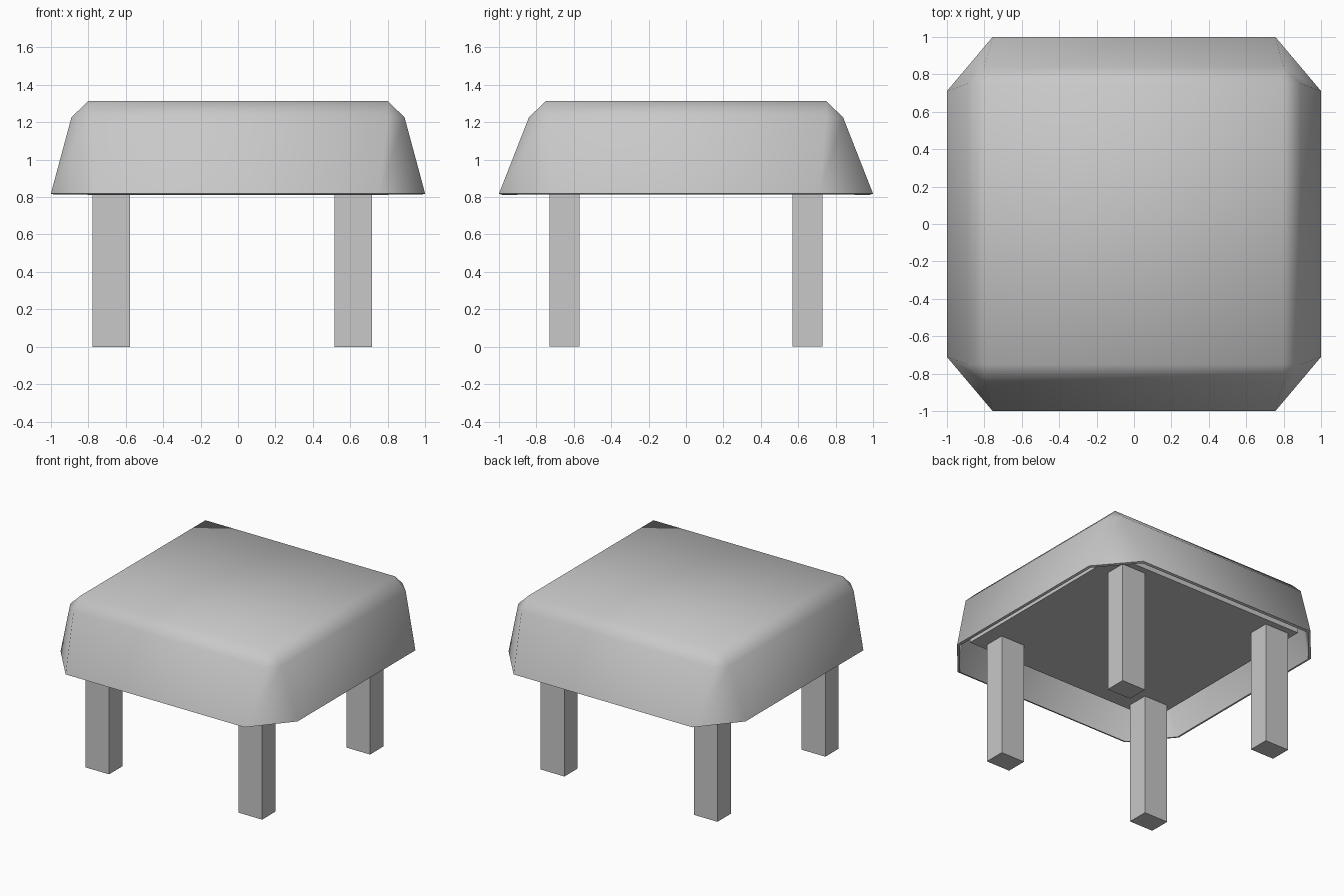
import bpy, bmesh, math

if "Cube" in bpy.data.objects:
    bpy.data.objects.remove(bpy.data.objects["Cube"], do_unlink=True)

grey = bpy.data.materials.new("plain_grey")
grey.use_nodes = True
grey.diffuse_color = (0.58, 0.58, 0.58, 1)
bsdf = next(n for n in grey.node_tree.nodes if n.type == 'BSDF_PRINCIPLED')
bsdf.inputs["Base Color"].default_value = grey.diffuse_color


def add_object(name, bm):
    bmesh.ops.recalc_face_normals(bm, faces=bm.faces)
    mesh = bpy.data.meshes.new(name)
    bm.to_mesh(mesh)
    bm.free()
    mesh.materials.append(grey)
    obj = bpy.data.objects.new(name, mesh)
    bpy.context.collection.objects.link(obj)
    return obj


def box(name, x, y, z0, z1, sx, sy):
    bm = bmesh.new()
    bmesh.ops.create_cube(bm, size=1)
    bmesh.ops.scale(bm, vec=(sx, sy, z1 - z0), verts=bm.verts)
    bmesh.ops.translate(bm, vec=(x, y, (z0 + z1) / 2), verts=bm.verts)
    return add_object(name, bm)


def octagon(bm, x, y, cx, cy, z):
    """Ring with cut corners: x, y are half sizes, cx, cy where the cuts begin."""
    quarter = [(x, cy), (cx, y)]
    pts = quarter + [(-a, b) for a, b in reversed(quarter)]
    pts += [(-a, -b) for a, b in pts]
    return [bm.verts.new((a, b, z)) for a, b in pts]


# Padded seat: flared skirt, bevelled shoulder and flat top, open underneath
TOP, SHOULDER, RIM = 1.313, 1.226, 0.818
bm = bmesh.new()
rim = octagon(bm, 1.0, 1.0, 0.755, 0.71, RIM)
shoulder = octagon(bm, 0.89, 0.84, 0.80, 0.75, SHOULDER)
top = [bm.verts.new((sx * 0.80, sy * 0.75, TOP))
       for sx, sy in ((1, 1), (-1, 1), (-1, -1), (1, -1))]
for i in range(8):
    j = (i + 1) % 8
    bm.faces.new((rim[i], rim[j], shoulder[j], shoulder[i]))
for i in range(4):
    a, b, c = shoulder[2 * i], shoulder[2 * i + 1], shoulder[(2 * i + 2) % 8]
    bm.faces.new((a, b, top[i]))
    bm.faces.new((b, c, top[(i + 1) % 4], top[i]))
bm.faces.new(top)
seat = add_object("seat_cushion", bm)

shell = seat.modifiers.new("thickness", 'SOLIDIFY')
shell.thickness = 0.02
shell.offset = -1

bpy.ops.object.select_all(action='DESELECT')
seat.select_set(True)
bpy.context.view_layer.objects.active = seat
bpy.ops.object.modifier_apply(modifier=shell.name)
bpy.ops.object.shade_smooth_by_angle(angle=math.radians(65))

# Base board recessed inside the skirt
BOARD = 0.93
box("base_board", 0, 0, BOARD, BOARD + 0.06, 1.65, 1.56)

# Four square-cut legs
for side, x in (("right", -0.677), ("left", 0.615)):
    for end, y in (("front", -0.65), ("back", 0.65)):
        box(f"{end}_{side}_leg", x, y, 0, BOARD + 0.02, 0.2, 0.16)
